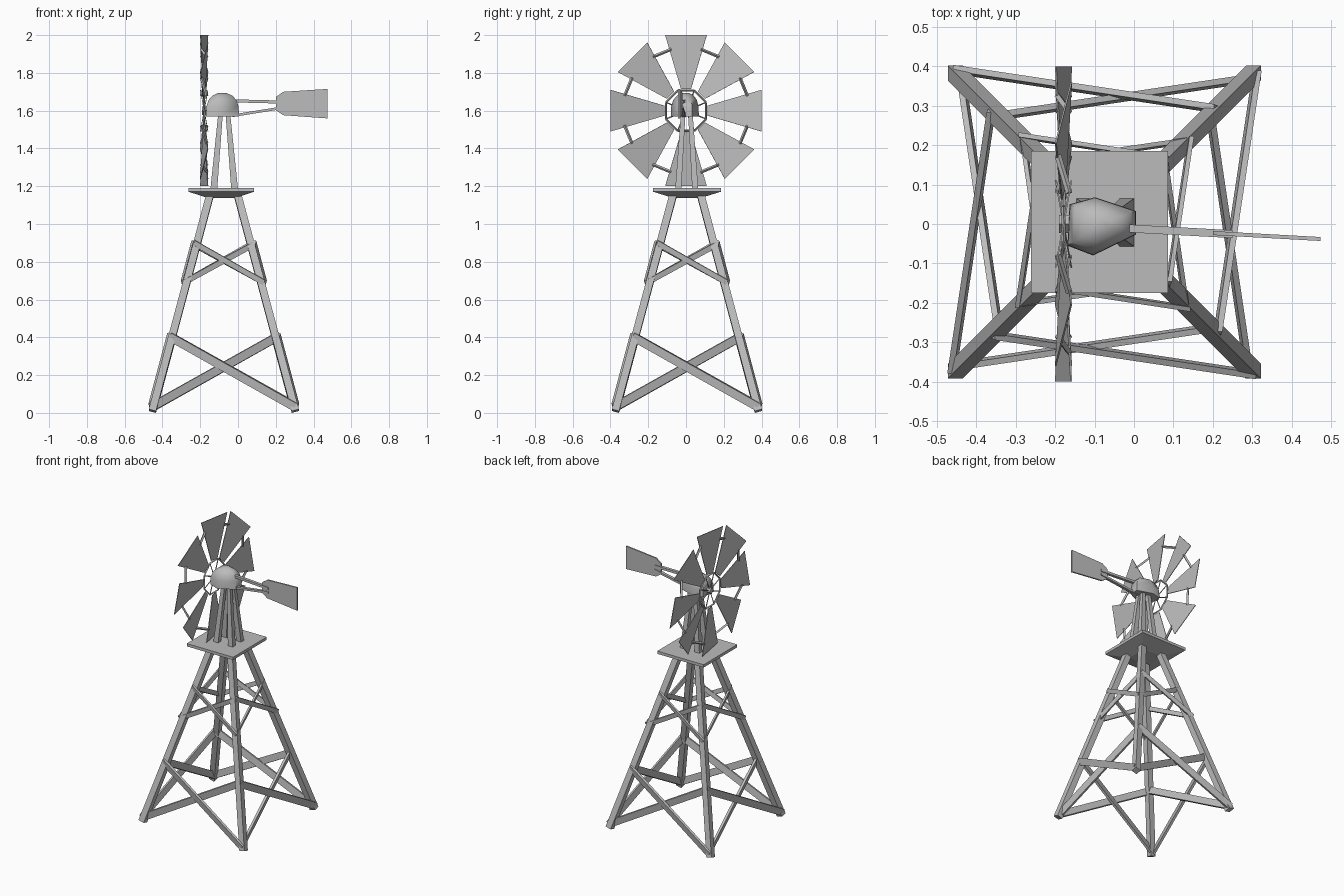
import bpy
import bmesh
from math import cos, sin, pi, radians
from mathutils import Vector, Matrix

cube = bpy.data.objects.get("Cube")
if cube:
    bpy.data.objects.remove(cube, do_unlink=True)

grey = bpy.data.materials.new("weathered_grey")
grey.use_nodes = True
COLOR = (0.5, 0.5, 0.5, 1)
grey.diffuse_color = COLOR
grey.node_tree.nodes["Principled BSDF"].inputs["Base Color"].default_value = COLOR

X, Y, Z = Vector((1, 0, 0)), Vector((0, 1, 0)), Vector((0, 0, 1))
TOWER = Vector((-0.075, 0.005, 0))
FAN = Vector((-0.179, 0, 1.6))
SLOPE = 0.267


def loft(name, rings):
    """Skin a stack of closed rings and cap both ends."""
    bm = bmesh.new()
    loops = [[bm.verts.new(p) for p in ring] for ring in rings]
    n = len(loops[0])
    for a, b in zip(loops, loops[1:]):
        for i in range(n):
            j = (i + 1) % n
            bm.faces.new((a[i], a[j], b[j], b[i]))
    bm.faces.new(loops[0][::-1])
    bm.faces.new(loops[-1])
    bmesh.ops.recalc_face_normals(bm, faces=bm.faces)
    mesh = bpy.data.meshes.new(name)
    bm.to_mesh(mesh)
    bm.free()
    mesh.materials.append(grey)
    obj = bpy.data.objects.new(name, mesh)
    bpy.context.collection.objects.link(obj)
    return obj


def section(c, u, v):
    return [c + u + v, c - u + v, c - u - v, c + u - v]


def beam(name, a, b, u, v):
    """Bar from a to b with half-size vectors u and v across it."""
    return loft(name, [section(a, u, v), section(b, u, v)])


def rod(name, a, b, r):
    d = (b - a).normalized()
    u = d.orthogonal().normalized()
    return beam(name, a, b, u * r, d.cross(u) * r)


# Tower legs, with the cross braces of each side
def leg_offset(z):
    return 0.381 - SLOPE * z


def brace(name, turn, ends, depth, half_width, half_thick):
    a, b = [TOWER + turn @ Vector((x, -leg_offset(z) - depth, z)) for x, z in ends]
    normal = turn @ Vector((0, -1, -SLOPE)).normalized()
    across = (b - a).normalized().cross(normal)
    beam(name, a, b, normal * half_thick, across * half_width)


for k in range(4):
    turn = Matrix.Rotation(k * pi / 2, 3, "Z")
    foot, top = [TOWER + turn @ Vector((leg_offset(z), leg_offset(z), z)) for z in (0.01, 1.16)]
    beam(f"tower_leg_{k}", foot, top, turn @ Vector((1, 0, SLOPE)) * 0.019,
         turn @ Vector((0, 1, SLOPE)) * 0.019)
    brace(f"lower_brace_outer_{k}", turn, ((-0.288, 0.405), (0.375, 0.032)), 0.014, 0.023, 0.008)
    brace(f"lower_brace_inner_{k}", turn, ((-0.368, 0.04), (0.285, 0.405)), -0.006, 0.023, 0.008)
    brace(f"upper_brace_outer_{k}", turn, ((-0.158, 0.9), (0.212, 0.69)), 0.022, 0.015, 0.006)
    brace(f"upper_brace_inner_{k}", turn, ((-0.203, 0.695), (0.163, 0.895)), 0.01, 0.015, 0.006)

# Platform with a tapered underside
deck = Vector((-0.088, 0.005, 0))
loft("platform", [section(deck + Z * z, X * hx, Y * hy) for z, hx, hy in
                  ((1.137, 0.07, 0.07), (1.168, 0.165, 0.17), (1.171, 0.174, 0.18), (1.19, 0.174, 0.18))])

# Four posts carrying the head
for sx in (-1, 1):
    for sy in (-1, 1):
        c = Vector((-0.073, 0.004, 0))
        foot = c + Vector((sx * 0.055, sy * 0.045, 1.185))
        top = c + Vector((sx * 0.018, sy * 0.018, 1.6))
        loft(f"head_post_{sx}_{sy}", [section(foot, X * 0.018, Y * 0.016),
                                     section(top, X * 0.012, Y * 0.012)])

# Domed gear head
outline = ((0.089, 0.033), (-0.015, 0.068), (-0.08, 0.05),
           (-0.085, -0.055), (-0.02, -0.08), (0.089, -0.027))
head = loft("gear_head", [[Vector((-0.084 + x * s, y * s, z)) for x, y in outline] for z, s in
                          ((1.57, 1), (1.622, 0.98), (1.657, 0.84), (1.68, 0.6), (1.693, 0.26))])
bpy.context.view_layer.objects.active = head
head.select_set(True)
bpy.ops.object.shade_smooth_by_angle(angle=radians(62))
head.select_set(False)


# Tail rods and vane, yawed slightly
def tail_point(x, z):
    return Vector((x, -0.012 - 0.055 * x, z))


beam("tail_rod_upper", tail_point(-0.03, 1.652), tail_point(0.25, 1.645), Y * 0.01, Z * 0.008)
beam("tail_rod_lower", tail_point(-0.03, 1.573), tail_point(0.25, 1.618), Y * 0.01, Z * 0.007)
vane = ((0.2, 1.672), (0.24, 1.7), (0.474, 1.715), (0.474, 1.559), (0.24, 1.576), (0.2, 1.602))
loft("tail_vane", [[tail_point(x, z) + Y * s for x, z in vane] for s in (-0.005, 0.005)])

# Fan: pitched blades, links between blade edges, inner ring, spokes
COUNT = 8


def polar(r, i):
    a = 2 * pi * i / COUNT
    return FAN + Vector((0, sin(a), cos(a))) * r


def blade_side(i):
    a = 2 * pi * i / COUNT
    return Vector((0.18, cos(a), -sin(a))).normalized()


for i in range(COUNT):
    side = blade_side(i)
    face = side.cross(polar(1, i) - FAN).normalized() * 0.002
    loft(f"fan_blade_{i}", [section(polar(0.115, i), side * 0.027, face),
                            section(polar(0.4, i), side * 0.112, face)])
    rod(f"blade_link_{i}", polar(0.325, i) + side * 0.08,
        polar(0.325, i + 1) - blade_side(i + 1) * 0.08, 0.006)
    rod(f"inner_ring_{i}", polar(0.115, i + 0.5), polar(0.115, i - 0.5), 0.004)
    rod(f"fan_spoke_{i}", polar(0.01, i + 0.5), polar(0.115, i + 0.5), 0.0025)
rod("fan_axle", FAN - X * 0.012, FAN + X * 0.06, 0.016)
